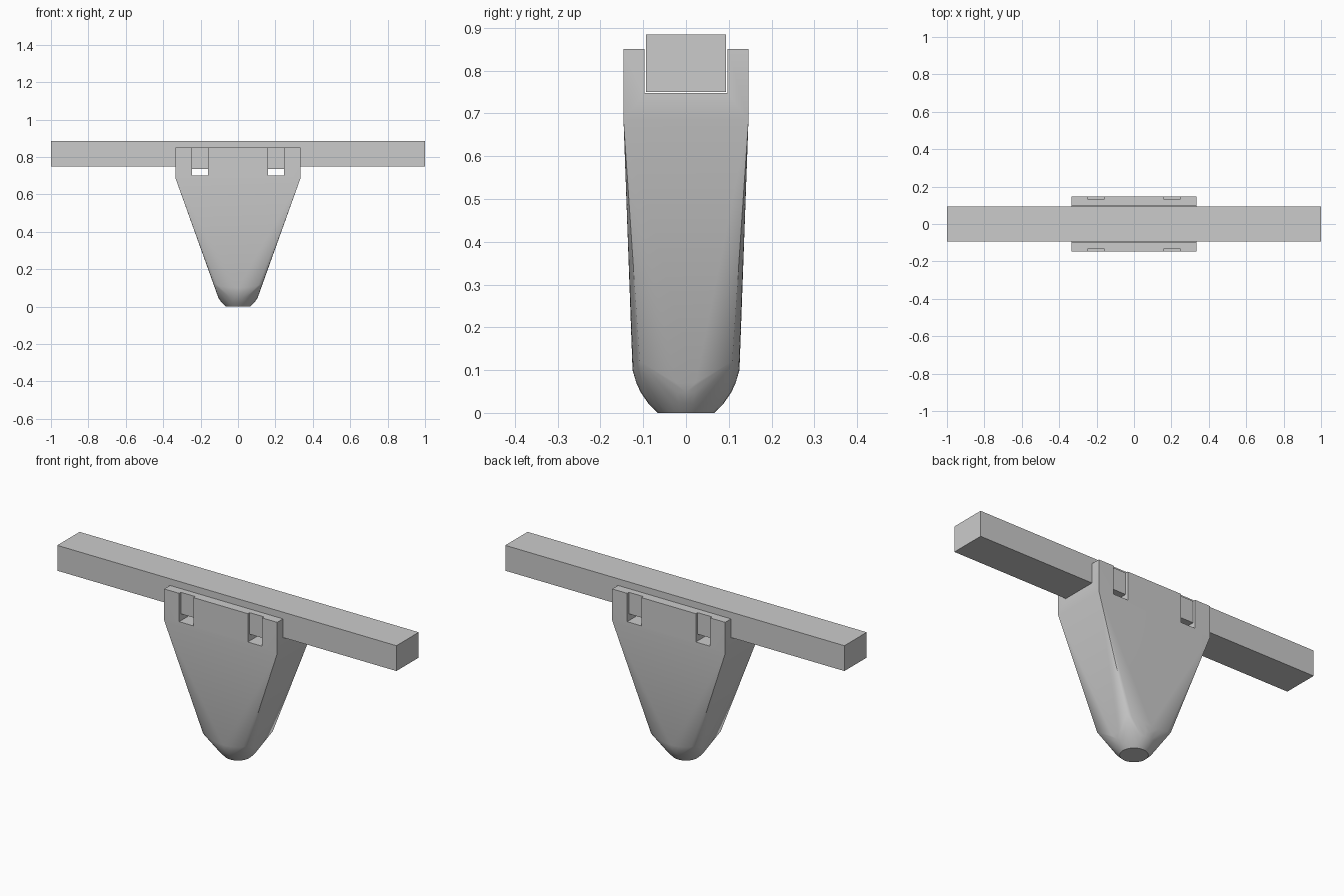
import bpy, bmesh, math

cube = bpy.data.objects.get("Cube")
if cube:
    bpy.data.objects.remove(cube, do_unlink=True)

GREY = (0.6, 0.6, 0.6, 1)
grey = bpy.data.materials.new("plain grey")
grey.use_nodes = True
grey.diffuse_color = GREY
grey.node_tree.nodes["Principled BSDF"].inputs["Base Color"].default_value = GREY


def add_mesh(name, bm):
    mesh = bpy.data.meshes.new(name)
    bm.to_mesh(mesh)
    bm.free()
    ob = bpy.data.objects.new(name, mesh)
    bpy.context.collection.objects.link(ob)
    mesh.materials.append(grey)
    return ob


def box(name, low, high):
    bm = bmesh.new()
    bmesh.ops.create_cube(bm, size=1)
    for v in bm.verts:
        v.co = [a + (b - a) * (c + 0.5) for a, b, c in zip(low, high, v.co)]
    return add_mesh(name, bm)


def cut(target, cutter):
    mod = target.modifiers.new(cutter.name, 'BOOLEAN')
    mod.operation = 'DIFFERENCE'
    mod.solver = 'EXACT'
    mod.object = cutter
    bpy.context.view_layer.objects.active = target
    bpy.ops.object.modifier_apply(modifier=mod.name)
    bpy.data.objects.remove(cutter, do_unlink=True)


# Tapered body: rectangular head shrinking to a round nose
TOP, SHOULDER = 0.851, 0.683
HEAD_X, HEAD_Y = 0.333, 0.146
bm = bmesh.new()
for sx in (-1, 1):
    for sy in (-1, 1):
        for z in (SHOULDER, TOP):
            bm.verts.new((sx * HEAD_X, sy * HEAD_Y, z))
# Bowed lower edge of the front and back faces
for sy in (-1, 1):
    for i in range(-6, 7):
        t = i / 6
        bm.verts.new((0.13 * t, sy * (0.125 - 0.017 * t * t), 0.1 + 0.02 * t * t))
# Round nose
for radius, z in ((0.066, 0), (0.088, 0.022), (0.106, 0.048), (0.116, 0.07)):
    for i in range(32):
        a = math.tau * i / 32
        x = min(0.088 + 0.36 * z, max(-0.088 - 0.36 * z, radius * math.cos(a)))
        bm.verts.new((x, radius * math.sin(a), z))
hull = bmesh.ops.convex_hull(bm, input=bm.verts[:])
loose = {g for g in hull["geom_interior"] + hull["geom_unused"]
         if isinstance(g, bmesh.types.BMVert)}
bmesh.ops.delete(bm, geom=list(loose), context='VERTS')
bmesh.ops.recalc_face_normals(bm, faces=bm.faces[:])
bmesh.ops.dissolve_limit(bm, angle_limit=0.002, verts=bm.verts[:], edges=bm.edges[:])
body = add_mesh("tapered_body", bm)

# Channel for the beam, then strap holes with shallow outer recesses
cut(body, box("channel", (-0.5, -0.097, 0.748), (0.5, 0.097, 1)))
for side in (-1, 1):
    x0, x1 = sorted((side * 0.16, side * 0.245))
    cut(body, box("strap_hole", (x0, -0.3, 0.7), (x1, 0.3, 0.736)))
    for sy in (-1, 1):
        y0, y1 = sorted((sy * 0.131, sy * 0.3))
        cut(body, box("strap_recess", (x0, y0, 0.7), (x1, y1, 1)))

# Beam
box("beam", (-1, -0.094, 0.75), (1, 0.094, 0.885))

bpy.ops.object.select_all(action='DESELECT')
body.select_set(True)
bpy.context.view_layer.objects.active = body
bpy.ops.object.shade_smooth_by_angle(angle=math.radians(30))
